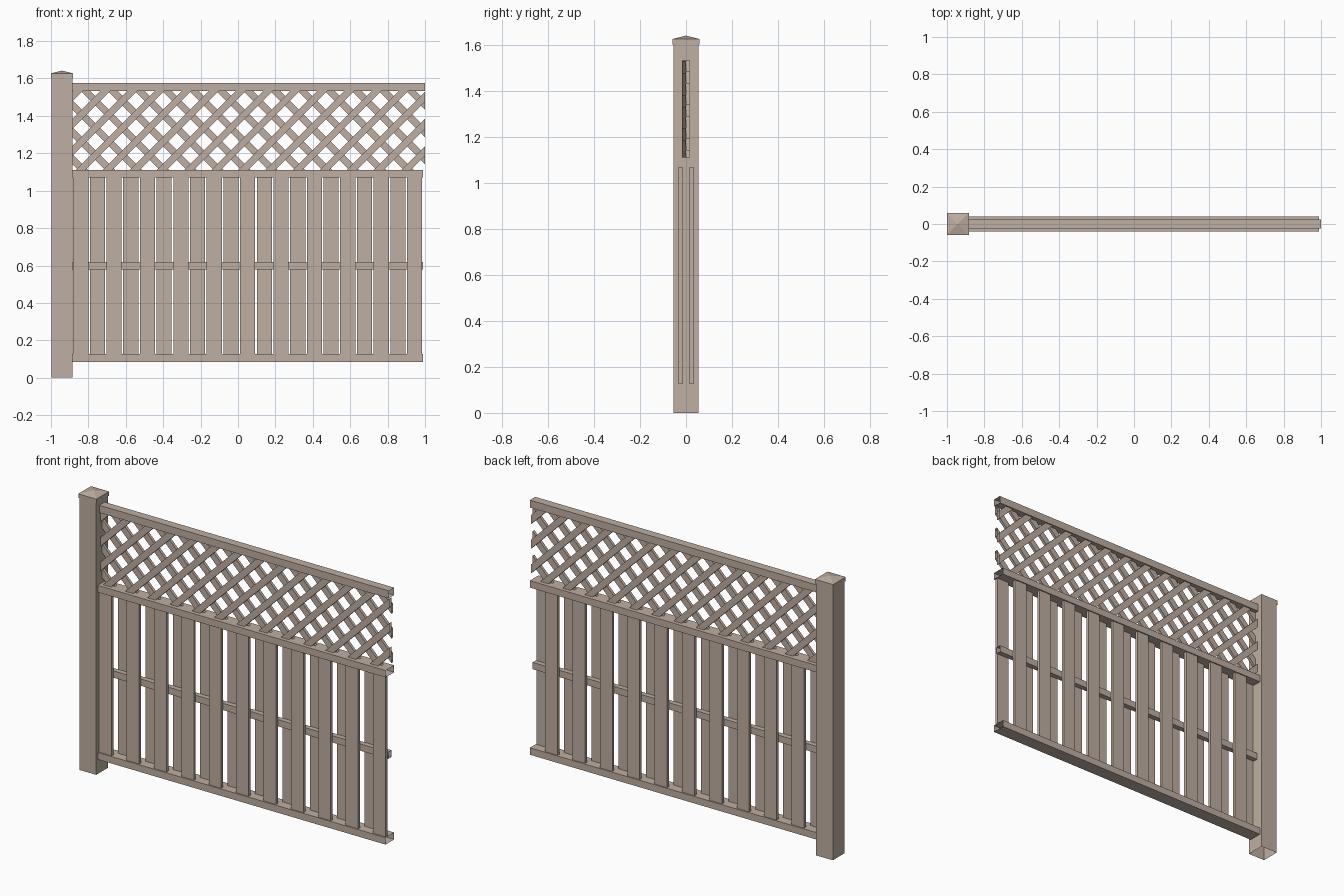
import bpy, bmesh, math
from mathutils import Vector, Matrix

if "Cube" in bpy.data.objects:
    bpy.data.objects.remove(bpy.data.objects["Cube"])

mat = bpy.data.materials.new("taupe_vinyl")
mat.diffuse_color = (0.52, 0.43, 0.36, 1)
mat.use_nodes = True
mat.node_tree.nodes["Principled BSDF"].inputs["Base Color"].default_value = mat.diffuse_color


def finish(name, bm):
    mesh = bpy.data.meshes.new(name)
    bm.normal_update()
    bm.to_mesh(mesh)
    bm.free()
    mesh.materials.append(mat)
    obj = bpy.data.objects.new(name, mesh)
    bpy.context.collection.objects.link(obj)
    return obj


def add_box(bm, center, size, open_axis=None, turn=0.0):
    """Box turned about y; open_axis removes the two end faces (hollow profile)."""
    geo = bmesh.ops.create_cube(bm, size=1.0)
    verts = geo["verts"]
    if open_axis is not None:
        faces = {f for v in verts for f in v.link_faces}
        ends = [f for f in faces if abs(f.normal[open_axis]) > 0.9]
        bmesh.ops.delete(bm, geom=ends, context='FACES_ONLY')
    m = (Matrix.Translation(center) @ Matrix.Rotation(turn, 4, 'Y')
         @ Matrix.Diagonal((*size, 1)))
    bmesh.ops.transform(bm, matrix=m, verts=verts)


def tube(name, lo, hi, axis):
    bm = bmesh.new()
    lo, hi = Vector(lo), Vector(hi)
    add_box(bm, (lo + hi) / 2, hi - lo, axis)
    bm.normal_update()
    return finish(name, bm)


# Post with a low pyramid cap
PX, X0 = -0.941, -0.886
tube("post", (PX - 0.055, -0.055, 0), (PX + 0.055, 0.055, 1.61), 2)
bm = bmesh.new()
h = 0.059
corners = [(-h, -h), (h, -h), (h, h), (-h, h)]
low = [bm.verts.new((PX + x, y, 1.603)) for x, y in corners]
high = [bm.verts.new((PX + x, y, 1.627)) for x, y in corners]
apex = bm.verts.new((PX, 0, 1.642))
for i in range(4):
    j = (i + 1) % 4
    bm.faces.new((low[i], low[j], high[j], high[i]))
    bm.faces.new((high[i], high[j], apex))
finish("post_cap", bm)

# Hollow rails
for name, x1, hy, z0, z1 in (
        ("top_rail", 1.0, 0.025, 1.533, 1.577),
        ("middle_rail", 0.99, 0.04, 1.07, 1.111),
        ("picket_rail", 0.99, 0.015, 0.58, 0.62),
        ("bottom_rail", 0.99, 0.04, 0.085, 0.126)):
    tube(name, (X0, -hy, z0), (x1, hy, z1), 0)

# Pickets alternating between front and back of the picket rail
STEP, FIRST = 0.1785, -0.841
for name, count, shift, y in (("front_pickets", 11, 0, -0.024),
                              ("back_pickets", 10, STEP / 2, 0.024)):
    bm = bmesh.new()
    for i in range(count):
        add_box(bm, (FIRST + shift + i * STEP, y, 0.598),
                (0.081, 0.018, 0.945), 2)
    finish(name, bm)

# Diagonal lattice: one layer per direction, trimmed to the panel
ZB, ZT = 1.111, 1.533
PITCH = 0.145
for name, sign, y, start in (("front_lattice", 1, -0.0085, -0.71),
                             ("back_lattice", -1, 0.0085, -0.815)):
    bm = bmesh.new()
    zc = (ZB + ZT) / 2
    for i in range(-6, 22):
        x = start + i * PITCH - sign * (ZT - zc)
        add_box(bm, (x, y, zc), (0.9, 0.017, 0.037), 0, -sign * math.pi / 4)
    for co, no in (((X0, 0, 0), (-1, 0, 0)), ((1, 0, 0), (1, 0, 0)),
                   ((0, 0, ZB), (0, 0, -1)), ((0, 0, ZT), (0, 0, 1))):
        bmesh.ops.bisect_plane(bm, geom=bm.verts[:] + bm.edges[:] + bm.faces[:],
                               plane_co=co, plane_no=no, clear_outer=True)
    finish(name, bm)
